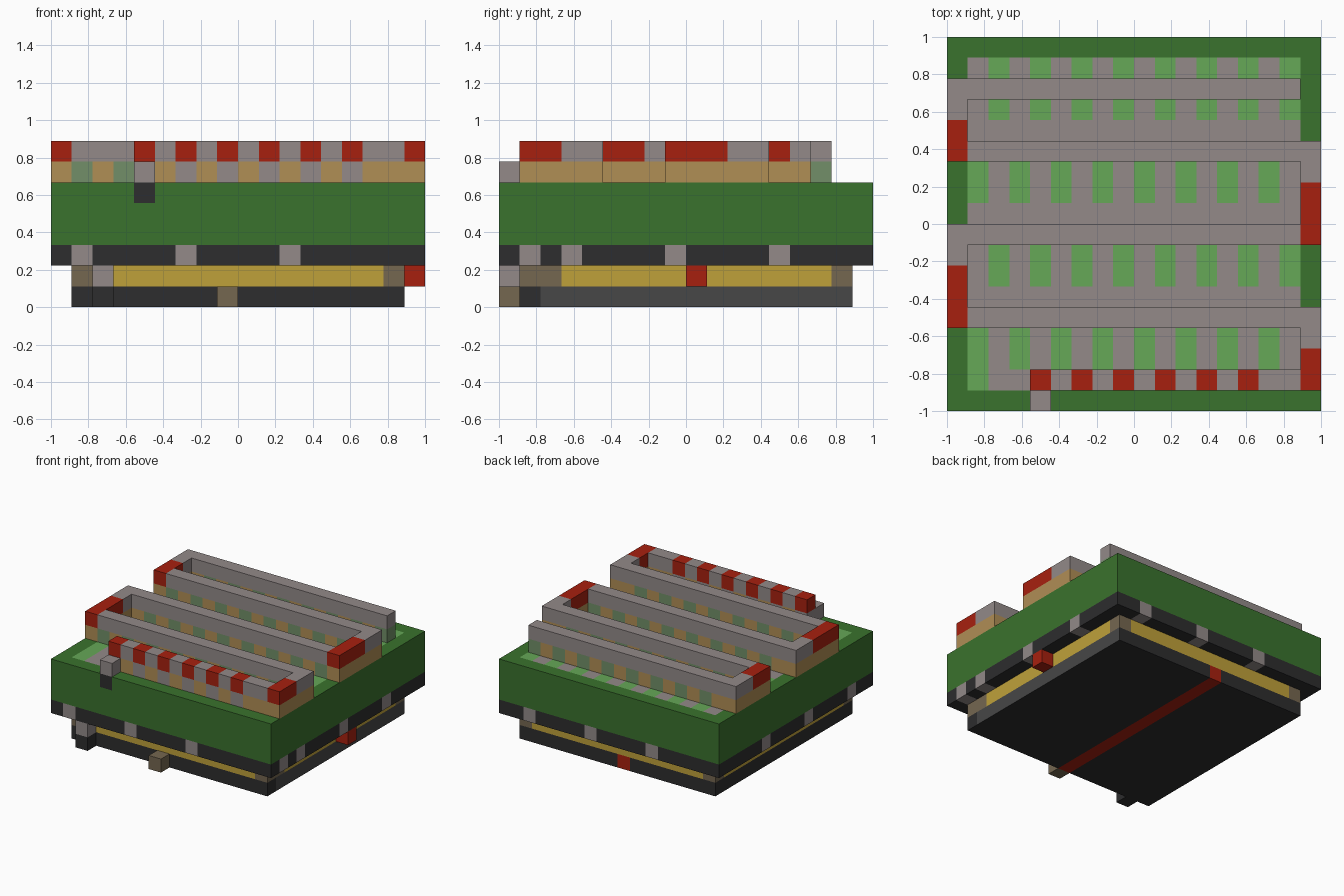
import bpy
import bmesh
from mathutils import Vector

if "Cube" in bpy.data.objects:
    bpy.data.objects.remove(bpy.data.objects["Cube"])

N = 18            # cells along each side
U = 2 / N         # cell size
LAST = N - 1

PALETTE = {
    "stone_grey": "938a89", "leaf_green": "66a857", "grass_green": "3a722d",
    "brick_red": "a7200f", "tan": "b08e55", "moss_grey": "728f68",
    "gold": "bfa13a", "black": "2d2d2e", "brown": "756750", "dark_grey": "474747",
}
NAMES = list(PALETTE)


def linear(code):
    values = [int(code[i:i + 2], 16) / 255 for i in (0, 2, 4)]
    return [v / 12.92 if v < 0.04045 else ((v + 0.055) / 1.055) ** 2.4 for v in values] + [1]


materials = []
for title, code in PALETTE.items():
    mat = bpy.data.materials.new(title)
    mat.use_nodes = True
    mat.diffuse_color = linear(code)
    shader = mat.node_tree.nodes["Principled BSDF"]
    shader.inputs["Base Color"].default_value = linear(code)
    shader.inputs["Roughness"].default_value = 0.9
    materials.append(mat)


def box(xs, ys, zs):
    """Cells in inclusive ranges."""
    return {(i, j, k) for i in range(xs[0], xs[1] + 1)
            for j in range(ys[0], ys[1] + 1) for k in range(zs[0], zs[1] + 1)}


def build(name, cells, rule):
    """Mesh the exposed sides of the cells, coloured by rule(i, j, k, normal)."""
    bm = bmesh.new()
    corners = {}

    def vert(p):
        key = tuple(round(c * 2) for c in p)
        if key not in corners:
            corners[key] = bm.verts.new((p.x * U - 1, p.y * U - 1, p.z * U))
        return corners[key]

    for cell in sorted(cells):
        for axis in range(3):
            for sign in (-1, 1):
                n = Vector((0, 0, 0))
                n[axis] = sign
                if tuple(int(c + d) for c, d in zip(cell, n)) in cells:
                    continue
                a, b = Vector((0, 0, 0)), Vector((0, 0, 0))
                a[(axis + 1) % 3] = 0.5
                b[(axis + 2) % 3] = 0.5 * sign
                mid = Vector(cell) + Vector((0.5, 0.5, 0.5)) + n / 2
                face = bm.faces.new([vert(mid + d) for d in (-a - b, a - b, a + b, b - a)])
                face.material_index = NAMES.index(rule(*cell, n))
    mesh = bpy.data.meshes.new(name)
    bm.to_mesh(mesh)
    bm.free()
    for mat in materials:
        mesh.materials.append(mat)
    obj = bpy.data.objects.new(name, mesh)
    bpy.context.collection.objects.link(obj)
    return obj


# Foot plate with a red strip running front to back
def foot_rule(i, j, k, n):
    if i == 8 and n.x == 0:
        return "brick_red"
    return "dark_grey" if n.x > 0 and j > 1 else "black"


build("foot_plate", box((1, 16), (1, 16), (0, 0)), foot_rule)


# Gold band with brown corners
def band_rule(i, j, k, n):
    corner = i in (1, 16) and j in (1, 16)
    return "brown" if corner or (i == 16 and j == 2) or (i == 2 and j == 1) else "gold"


build("gold_band", box((1, 16), (1, 16), (1, 1)), band_rule)


# Dark rim with stone studs spaced around it
def rim_rule(i, j, k, n):
    stud = (j == 0 and i in (1, 6, 11) or j == LAST and i in (5, 10, 15)
            or i == 0 and j in (2, 7, 12) or i == LAST and j in (1, 3, 8, 13))
    return "stone_grey" if stud else "black"


build("dark_rim", box((0, LAST), (0, LAST), (2, 2)), rim_rule)


# Green slab with a striped garden floor on top
def slab_rule(i, j, k, n):
    if n.y < 0 and i == 4 and k == 5:
        return "black"
    if n.z <= 0 or not (0 < i < LAST and 0 < j < LAST):
        return "grass_green"
    even = j in (6, 7, 14, 16) and i % 2 == 0
    odd = j in (2, 3, 10, 11) and i % 2 == 1
    return "leaf_green" if even or odd or (i == 1 and j == 1) else "stone_grey"


build("green_slab", box((0, LAST), (0, LAST), (3, 5)), slab_rule)

# Winding wall: long rows linked by short end pieces
rows = {15: (0, 16), 12: (0, LAST), 8: (0, LAST), 4: (0, LAST), 1: (4, LAST)}
links = [(0, 12, 15), (LAST, 8, 12), (0, 4, 8), (LAST, 1, 4)]
wall = set()
for j, span in rows.items():
    wall |= box(span, (j, j), (6, 7))
for i, low, high in links:
    wall |= box((i, i), (low, high), (6, 7))


def wall_rule(i, j, k, n):
    end = i in (0, LAST)
    if k == 7:
        # Red caps at the end links, plus red merlons along the front row
        red_end = (i == 0 and j in (4, 5, 6, 12, 13)
                   or i == LAST and j in (1, 2, 8, 9, 10))
        merlon = j == 1 and i < 15 and i % 2 == 0
        return "brick_red" if red_end or merlon else "stone_grey"
    if end:
        return "tan"
    if j == 1:
        return "stone_grey" if i < 15 and i % 2 == 0 else "tan"
    return "moss_grey" if i % 2 == (0 if j in (8, 15) else 1) else "tan"


build("winding_wall", wall, wall_rule)

# Small knobs sticking out of the sides
for name, cell, color in (
    ("front_top_knob", (4, 0, 6), "stone_grey"),
    ("front_upper_peg", (2, 0, 1), "stone_grey"),
    ("front_lower_peg", (2, 0, 0), "black"),
    ("front_nub", (8, 0, 0), "brown"),
    ("side_button", (LAST, 9, 1), "brick_red"),
):
    build(name, {cell}, lambda i, j, k, n, c=color: c)
